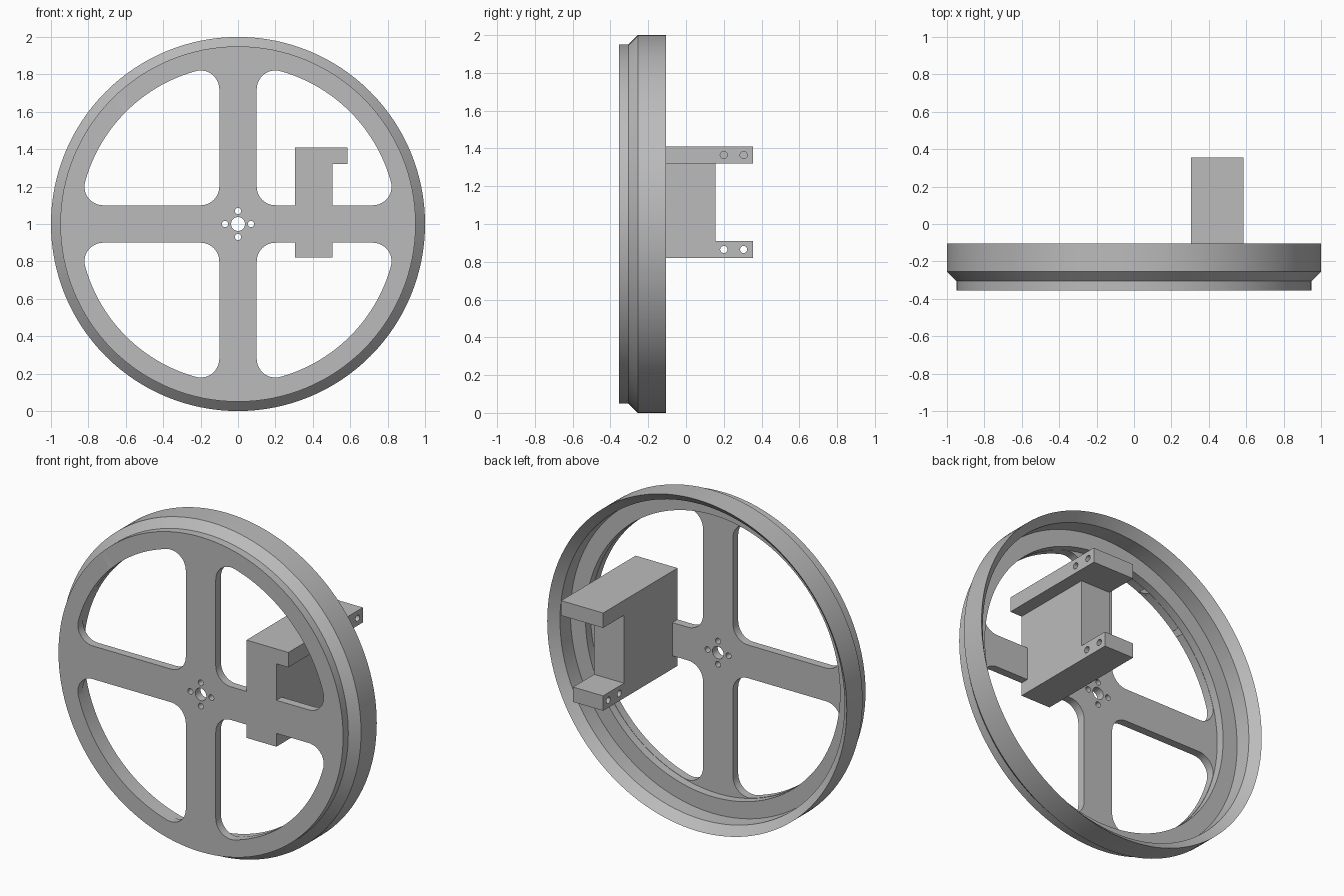
import bpy, bmesh, math
from mathutils import Matrix, Vector

if "Cube" in bpy.data.objects:
    bpy.data.objects.remove(bpy.data.objects["Cube"])

grey = bpy.data.materials.new("plain grey")
grey.use_nodes = True
COLOUR = (0.5, 0.5, 0.5, 1)
grey.diffuse_color = COLOUR
grey.node_tree.nodes["Principled BSDF"].inputs["Base Color"].default_value = COLOUR

FRONT, BACK = -0.355, 0.355
HUB = Vector((0, 0, 1))


def finish(bm, name):
    bmesh.ops.recalc_face_normals(bm, faces=bm.faces)
    mesh = bpy.data.meshes.new(name)
    bm.to_mesh(mesh)
    bm.free()
    ob = bpy.data.objects.new(name, mesh)
    bpy.context.collection.objects.link(ob)
    mesh.materials.append(grey)
    return ob


def prism(name, outline, direction):
    """Extrude a closed planar outline along a direction."""
    bm = bmesh.new()
    face = bm.faces.new([bm.verts.new(p) for p in outline])
    new = bmesh.ops.extrude_face_region(bm, geom=[face])["geom"]
    verts = [v for v in new if isinstance(v, bmesh.types.BMVert)]
    bmesh.ops.translate(bm, vec=direction, verts=verts)
    return finish(bm, name)


def rod(name, centre, radius, length, axis):
    """Cylinder along x or y."""
    bm = bmesh.new()
    turn = Matrix.Rotation(math.pi / 2, 4, "Y" if axis == "X" else "X")
    bmesh.ops.create_cone(bm, cap_ends=True, segments=32, radius1=radius, radius2=radius,
                          depth=length, matrix=Matrix.Translation(centre) @ turn)
    return finish(bm, name)


def combine(target, others, operation):
    """Apply a boolean with each helper, then drop the helper."""
    for other in others:
        mod = target.modifiers.new("bool", "BOOLEAN")
        mod.operation, mod.solver, mod.object = operation, "EXACT", other
        bpy.context.view_layer.objects.active = target
        bpy.ops.object.modifier_apply(modifier=mod.name)
        bpy.data.objects.remove(other)


def smooth(ob):
    bpy.ops.object.select_all(action="DESELECT")
    ob.select_set(True)
    bpy.context.view_layer.objects.active = ob
    bpy.ops.object.shade_smooth_by_angle(angle=math.radians(25))


# Wheel: lathed stepped rim with a thin web across the front (radius, depth)
profile = [(0, 0), (0.95, 0), (0.95, 0.05), (1, 0.1), (1, 0.25), (0.95, 0.2),
           (0.95, 0.1), (0.85, 0.1), (0.85, 0.05), (0, 0.05)]
bm = bmesh.new()
verts = [bm.verts.new((r, FRONT + d, 1)) for r, d in profile]
edges = [bm.edges.new(pair) for pair in zip(verts, verts[1:])]
bmesh.ops.spin(bm, geom=verts + edges, cent=HUB, axis=(0, 1, 0),
               angle=math.tau, steps=128, use_merge=True)
bmesh.ops.remove_doubles(bm, verts=bm.verts, dist=0.0001)
wheel = finish(bm, "spoked_wheel")


# Window outline: quarter sector with four... three rounded corners
def arc(cx, cz, radius, start, end, steps):
    return [(cx + radius * math.cos(start + (end - start) * i / steps),
             cz + radius * math.sin(start + (end - start) * i / steps))
            for i in range(steps + 1)]


RIM, FILLET, HALF = 0.848, 0.1, 0.1
near = HALF + FILLET
far = math.sqrt((RIM - FILLET) ** 2 - near ** 2)
tilt = math.atan2(near, far)
quarter = math.pi / 2
window = (arc(near, near, FILLET, 3 * quarter, 2 * quarter, 10)
          + arc(near, far, FILLET, 2 * quarter, quarter - tilt, 14)
          + arc(0, 0, RIM, quarter - tilt, tilt, 24)[1:-1]
          + arc(far, near, FILLET, tilt, -quarter, 14))
cutters = []
for i in range(4):
    c, s = math.cos(i * quarter), math.sin(i * quarter)
    outline = [(x * c - z * s, FRONT - 0.1, 1 + x * s + z * c) for x, z in window]
    cutters.append(prism("window_cutter", outline, (0, 0.5, 0)))

# Hub bore and four bolt holes
cutters.append(rod("bore_cutter", (0, FRONT, 1), 0.037, 0.4, "Y"))
for i in range(4):
    x, z = 0.07 * math.cos(i * quarter), 0.07 * math.sin(i * quarter)
    cutters.append(rod("bolt_cutter", (x, FRONT, 1 + z), 0.017, 0.4, "Y"))
combine(wheel, cutters, "DIFFERENCE")
smooth(wheel)

# Bracket: C-shaped side profile with a wider top arm
LEFT, RIGHT, LIP = 0.305, 0.505, 0.585
BOTTOM, LOW, HIGH, TOP, MID = 0.82, 0.91, 1.32, 1.41, 0.155
side = [(FRONT, BOTTOM), (BACK, BOTTOM), (BACK, LOW), (MID, LOW),
        (MID, HIGH), (BACK, HIGH), (BACK, TOP), (FRONT, TOP)]
bracket = prism("mount_bracket", [(LEFT, y, z) for y, z in side], (RIGHT - LEFT, 0, 0))
lip = prism("lip", [(LEFT, y, z) for y, z in
                    ((FRONT, HIGH), (BACK, HIGH), (BACK, TOP), (FRONT, TOP))],
            (LIP - LEFT, 0, 0))
combine(bracket, [lip], "UNION")

# Screw holes: through the lower arm, blind in the upper arm
holes = []
for y in (0.2, 0.305):
    holes.append(rod("screw_cutter", (LEFT, y, 0.865), 0.019, 0.8, "X"))
    holes.append(rod("screw_cutter", (LIP, y, 1.365), 0.019, 0.4, "X"))
combine(bracket, holes, "DIFFERENCE")
smooth(bracket)
